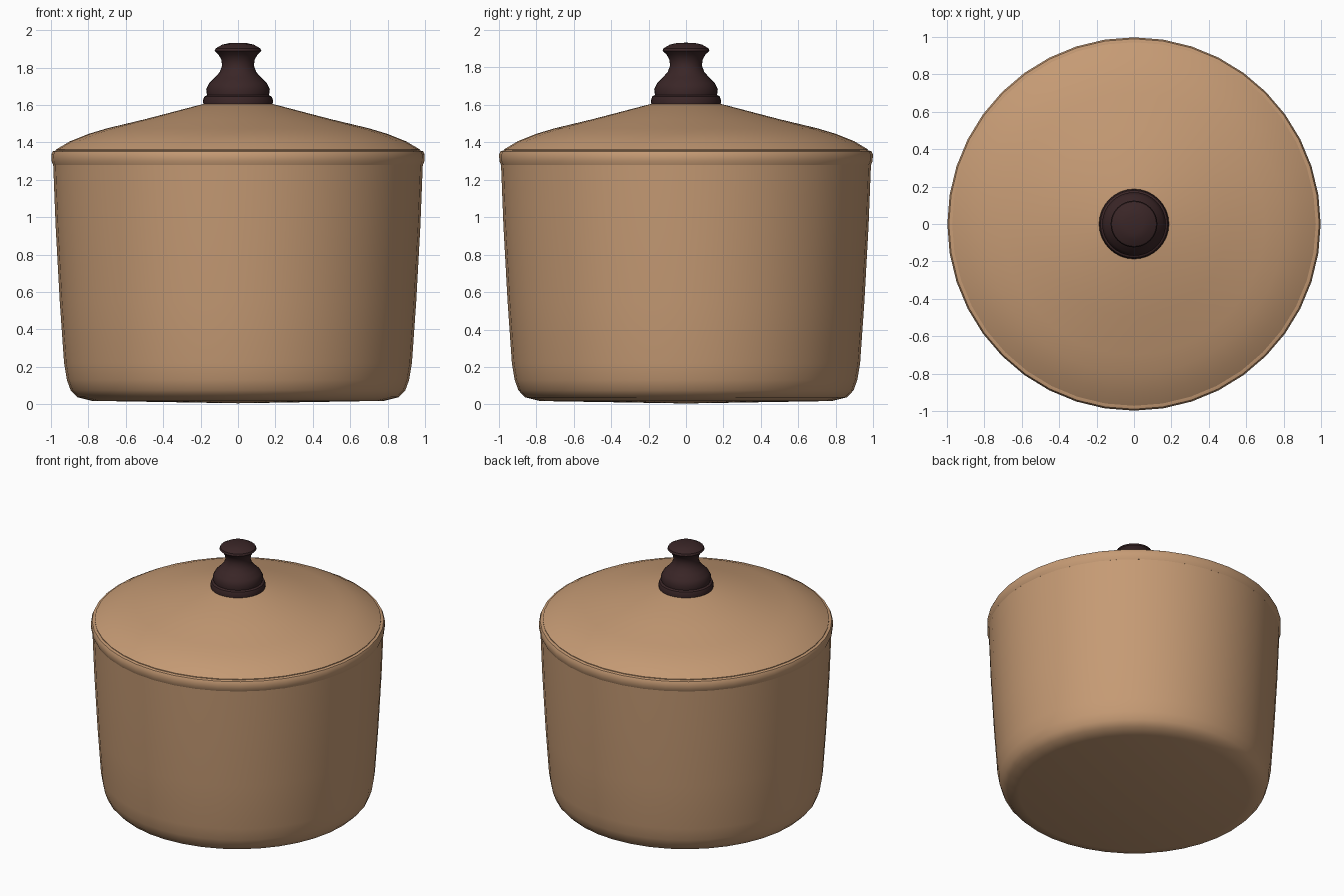
import bpy, bmesh, math

cube = bpy.data.objects.get("Cube")
if cube:
    bpy.data.objects.remove(cube, do_unlink=True)


def make_material(name, rgb, rough):
    mat = bpy.data.materials.new(name)
    mat.use_nodes = True
    mat.diffuse_color = (*rgb, 1)
    shader = mat.node_tree.nodes["Principled BSDF"]
    shader.inputs["Base Color"].default_value = (*rgb, 1)
    shader.inputs["Roughness"].default_value = rough
    return mat


def lathe(name, profile, mat, sides, angle=40):
    """Spin a (radius, height) profile, listed bottom to top, about z."""
    bm = bmesh.new()
    rings = []
    for r, z in profile:
        if r == 0:
            rings.append([bm.verts.new((0, 0, z))] * sides)
        else:
            turns = [math.tau * i / sides for i in range(sides)]
            rings.append([bm.verts.new((r * math.cos(t), r * math.sin(t), z)) for t in turns])
    for low, high in zip(rings, rings[1:]):
        for i in range(sides):
            j = (i + 1) % sides
            corners = dict.fromkeys((low[i], low[j], high[j], high[i]))
            bm.faces.new(list(corners))
    bmesh.ops.recalc_face_normals(bm, faces=bm.faces)
    mesh = bpy.data.meshes.new(name)
    bm.to_mesh(mesh)
    bm.free()
    mesh.materials.append(mat)
    obj = bpy.data.objects.new(name, mesh)
    bpy.context.collection.objects.link(obj)
    bpy.ops.object.select_all(action="DESELECT")
    obj.select_set(True)
    bpy.context.view_layer.objects.active = obj
    bpy.ops.object.shade_smooth_by_angle(angle=math.radians(angle))
    return obj


clay = make_material("warm tan", (0.56, 0.325, 0.175), 0.6)
wood = make_material("dark brown", (0.042, 0.019, 0.02), 0.5)

# Tapered body with a rounded foot
lathe("pot_body", [(0, 0.005), (0.78, 0.018), (0.86, 0.038), (0.895, 0.075),
                   (0.915, 0.13), (0.93, 0.22), (0.953, 0.55),
                   (0.975, 0.95), (0.988, 1.28), (0.96, 1.29), (0, 1.29)], clay, 40)

# Rolled band around the mouth
lathe("pot_rim", [(0.95, 1.28), (0.988, 1.278), (0.997, 1.30), (0.998, 1.335),
                  (0.99, 1.352), (0.972, 1.357), (0.94, 1.357)], clay, 40)

# Domed lid
lathe("lid", [(0, 1.34), (0.972, 1.34), (0.972, 1.362), (0.90, 1.405),
              (0.80, 1.445), (0.70, 1.475), (0.50, 1.523),
              (0.19, 1.604), (0, 1.61)], clay, 40)

# Turned knob
lathe("lid_knob", [(0, 1.60), (0.185, 1.60), (0.187, 1.625), (0.18, 1.645),
                   (0.166, 1.652), (0.170, 1.685), (0.155, 1.715),
                   (0.125, 1.745), (0.098, 1.775), (0.085, 1.81),
                   (0.09, 1.845), (0.105, 1.87), (0.125, 1.888),
                   (0.12, 1.902), (0.085, 1.922), (0.05, 1.93), (0, 1.932)], wood, 32)
